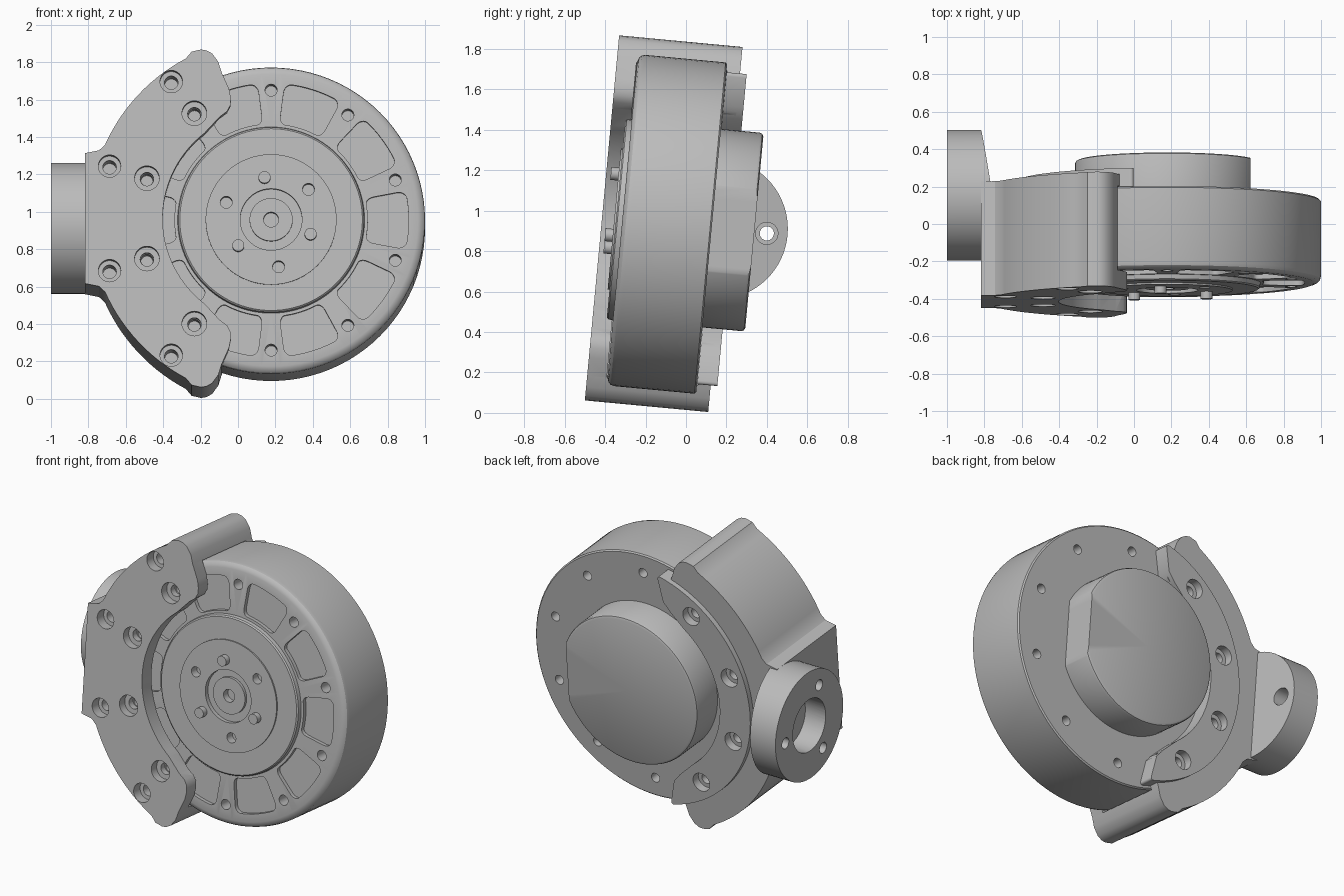
import bpy
import bmesh
from math import sin, cos, pi, radians
from mathutils import Matrix, Vector

if "Cube" in bpy.data.objects:
    bpy.data.objects.remove(bpy.data.objects["Cube"])

# One plain grey metal
grey = bpy.data.materials.new("grey metal")
grey.use_nodes = True
grey.diffuse_color = (0.5, 0.5, 0.5, 1)
grey.node_tree.nodes["Principled BSDF"].inputs["Base Color"].default_value = (0.5, 0.5, 0.5, 1)

# Everything is built around the wheel axis (y), then leaned back as a whole
LEAN = Matrix.Translation((0.177, -0.1, 0.935)) @ Matrix.Rotation(radians(-5.37), 4, 'X')
TO_X = Matrix.Rotation(radians(-90), 4, 'Z')    # turns the lathe axis from y to x


def finish(name, bm):
    bmesh.ops.recalc_face_normals(bm, faces=bm.faces)
    mesh = bpy.data.meshes.new(name)
    bm.to_mesh(mesh)
    bm.free()
    mesh.materials.append(grey)
    obj = bpy.data.objects.new(name, mesh)
    bpy.context.collection.objects.link(obj)
    return obj


def lathe(name, profile, at=(0, 0, 0), turn=Matrix(), steps=32, slice_at=None):
    """Turn a (radius, depth) profile about the y axis; optionally slice flat."""
    bm = bmesh.new()
    verts = [bm.verts.new((r, y, 0)) for r, y in profile]
    for a, b in zip(verts, verts[1:]):
        bm.edges.new((a, b))
    bmesh.ops.spin(bm, geom=bm.verts[:] + bm.edges[:], cent=(0, 0, 0),
                   axis=(0, 1, 0), angle=2 * pi, steps=steps)
    bmesh.ops.remove_doubles(bm, verts=bm.verts, dist=0.0002)
    bmesh.ops.transform(bm, matrix=Matrix.Translation(at) @ turn, verts=bm.verts)
    if slice_at:
        bmesh.ops.bisect_plane(bm, geom=bm.verts[:] + bm.edges[:] + bm.faces[:],
                               plane_co=slice_at[0], plane_no=slice_at[1], clear_outer=True)
        bmesh.ops.holes_fill(bm, edges=[e for e in bm.edges if e.is_boundary], sides=0)
    return finish(name, bm)


def rod(name, radius, y0, y1, **kw):
    return lathe(name, [(0, y0), (radius, y0), (radius, y1), (0, y1)], **kw)


def prism(name, outline, y0, y1, rounding=0):
    """Extrude an (x, z) outline in depth and round its sharp upright corners."""
    bm = bmesh.new()
    face = bm.faces.new([bm.verts.new((x, y0, z)) for x, z in outline])
    new = bmesh.ops.extrude_face_region(bm, geom=[face])["geom"]
    bmesh.ops.translate(bm, vec=(0, y1 - y0, 0),
                        verts=[v for v in new if isinstance(v, bmesh.types.BMVert)])
    bmesh.ops.recalc_face_normals(bm, faces=bm.faces)
    if rounding:
        sharp = [e for e in bm.edges if abs(e.verts[0].co.y - e.verts[1].co.y) > 0.001
                 and e.calc_face_angle(0) > 0.6]
        bmesh.ops.bevel(bm, geom=sharp, offset=rounding, segments=5, profile=0.5, affect='EDGES')
    return finish(name, bm)


def arc(radius, start, end, count):
    angles = [radians(start + (end - start) * i / count) for i in range(count + 1)]
    return [(radius * cos(a), radius * sin(a)) for a in angles]


def polar(radius, degrees, y=0):
    return (radius * cos(radians(degrees)), y, radius * sin(radians(degrees)))


def mirrored(half):
    return half + [(x, -z) for x, z in reversed(half)]


def cut(target, cutters):
    bpy.context.view_layer.objects.active = target
    for cutter in cutters:
        mod = target.modifiers.new("cut", 'BOOLEAN')
        mod.operation = 'DIFFERENCE'
        mod.solver = 'EXACT'
        mod.object = cutter
        bpy.ops.object.modifier_apply(modifier=mod.name)
        bpy.data.objects.remove(cutter)


SCREWS = [18 + 36 * i for i in range(10)]
CLAMPED = [126, 162, 198, 234]

# Wheel housing with stepped front face
wheel = lathe("wheel_housing", [
    (0, -0.20), (0.04, -0.20), (0.04, -0.247), (0.115, -0.247), (0.115, -0.228),
    (0.165, -0.228), (0.165, -0.256), (0.35, -0.256), (0.35, -0.247), (0.488, -0.247),
    (0.496, -0.24), (0.5, -0.216), (0.785, -0.216), (0.806, -0.209), (0.818, -0.197),
    (0.823, -0.178), (0.823, 0.22), (0.815, 0.228), (0, 0.228)], steps=96)
cutters = []
for a in SCREWS:
    cutters.append(rod("front_hole", 0.032, -0.3, -0.12, at=polar(0.698, a)))
    cutters.append(rod("back_hole", 0.03, 0.12, 0.3, at=polar(0.698, a)))
    mid = a + 18
    pocket = arc(0.735, mid - 12.3, mid + 12.3, 8) + arc(0.517, mid + 13, mid - 13, 8)
    cutters.append(prism("pocket", pocket, -0.3, -0.19, 0.045))
for a in (39, 159, 279):
    cutters.append(rod("face_hole", 0.032, -0.3, -0.2, at=polar(0.257, a)))
cut(wheel, cutters)
parts = [wheel]

# Three pins on the front face
for i, a in enumerate((99, 219, 339)):
    parts.append(rod(f"face_pin_{i + 1}", 0.032, -0.294, -0.22, at=polar(0.226, a)))

# Rear hub with one flat side
parts.append(lathe("rear_hub", [(0, 0.2), (0.493, 0.2), (0.493, 0.422), (0.488, 0.434),
                                (0.475, 0.44), (0, 0.44)], steps=96,
                   slice_at=(Vector((0.445, 0, 0)), Vector((1, 0, 0)))))

# C-shaped bracket around one side of the wheel
tip = [(-0.275, 0.545), (-0.235, 0.575), (-0.217, 0.61), (-0.215, 0.645), (-0.225, 0.695),
       (-0.265, 0.785), (-0.282, 0.84), (-0.315, 0.885), (-0.345, 0.902), (-0.375, 0.907),
       (-0.425, 0.895)]
half = arc(0.58, 178, 128, 16) + tip + arc(0.972, 118, 156, 14) + [(-0.92, 0.365), (-0.995, 0.35)]
bracket = prism("bracket", mirrored(half), -0.317, 0.296)
cutters = [rod("wheel_space", 0.826, -0.219, 0.232, steps=96)]
for a in CLAMPED:
    cutters.append(lathe("inner_bore", [(0, -0.4), (0.066, -0.4), (0.066, -0.262), (0.036, -0.262),
                                        (0.036, -0.15), (0, -0.15)], at=polar(0.698, a)))
    cutters.append(lathe("outer_bore", [(0, -0.4), (0.06, -0.4), (0.06, -0.25), (0.036, -0.25),
                                        (0.036, -0.08), (0, -0.08)], at=polar(0.908, a)))

# Raised clamp plate on the back of the bracket
half = arc(0.58, 178, 128, 16) + [(-0.26, 0.55), (-0.21, 0.61), (-0.175, 0.78)] + arc(0.80, 105, 179, 24)
plate = prism("back_plate", mirrored(half), 0.229, 0.329, 0.025)
plate_cutters = []
for a in CLAMPED:
    profile = [(0, 0.4), (0.06, 0.4), (0.06, 0.275), (0.034, 0.275), (0.034, 0.15), (0, 0.15)]
    cutters.append(lathe("back_bore", profile, at=polar(0.698, a)))
    plate_cutters.append(lathe("back_bore", profile, at=polar(0.698, a)))
cut(bracket, cutters)
cut(plate, plate_cutters)
parts += [bracket, plate]

# Round side flange with a centre bore and three screw holes
FLANGE_Y = 0.255
flange = rod("side_flange", 0.35, -1.177, -0.7, at=(0, FLANGE_Y, 0), turn=TO_X, steps=72,
             slice_at=(Vector((-0.995, 0.605, 0)), Vector((0.309, 0.05, 0))))
cutters = [rod("bore", 0.17, -1.3, -1.03, at=(0, FLANGE_Y, 0), turn=TO_X, steps=48)]
for a in (0, 120, 240):
    y, z = FLANGE_Y + 0.247 * cos(radians(a)), 0.247 * sin(radians(a))
    if a:
        cutters.append(rod("screw_hole", 0.035, -1.3, -1.05, at=(0, y, z), turn=TO_X))
    else:
        cutters.append(lathe("through_hole", [(0, -1.3), (0.035, -1.3), (0.035, -1.06), (0.055, -1.06),
                                              (0.055, -0.7), (0, -0.7)], at=(0, y, z), turn=TO_X))
cut(flange, cutters)
parts.append(flange)

# Lean the assembly and shade it
bpy.ops.object.select_all(action='DESELECT')
for obj in parts:
    obj.matrix_world = LEAN
    obj.select_set(True)
bpy.context.view_layer.objects.active = wheel
bpy.ops.object.shade_smooth_by_angle(angle=radians(30))
